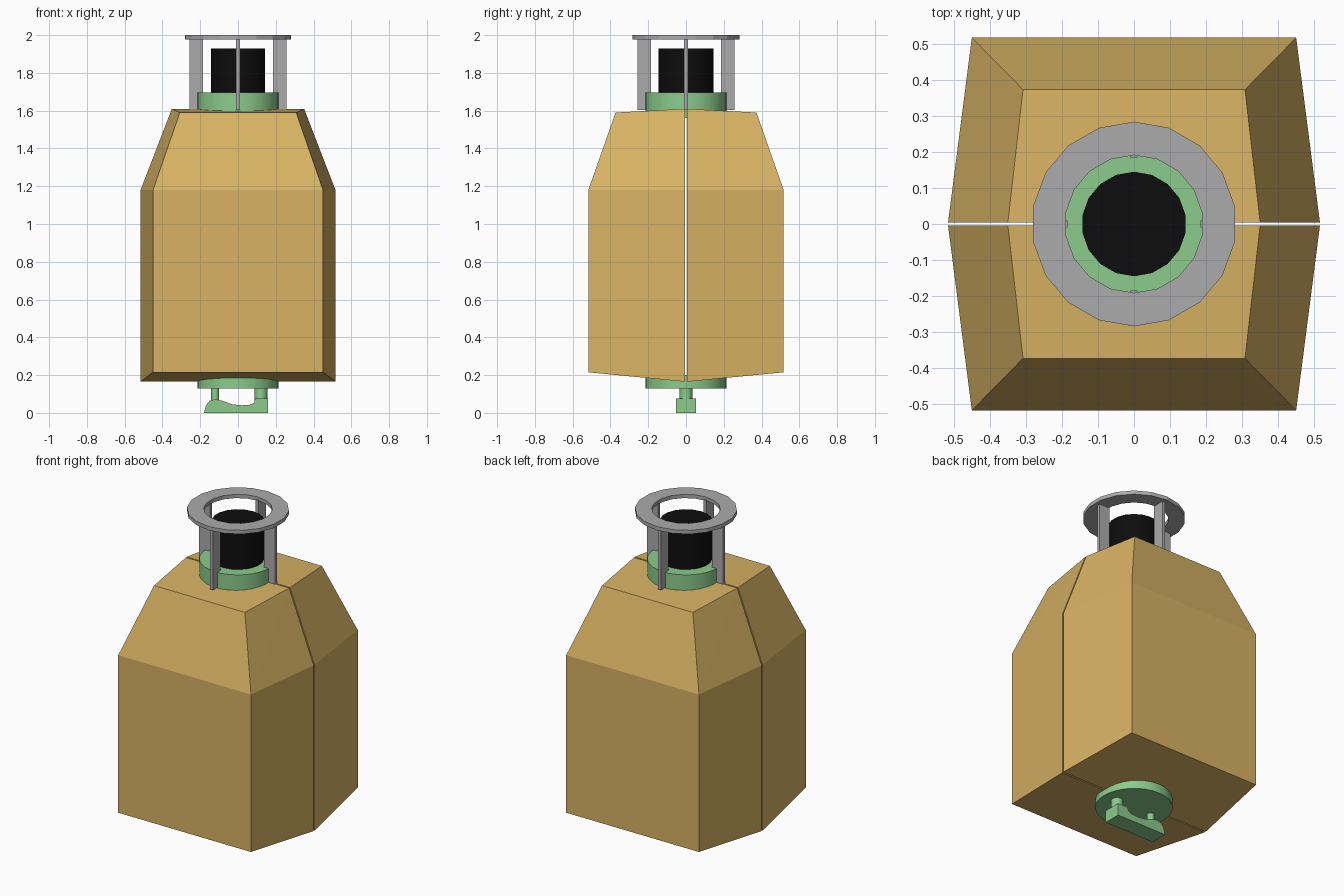
import bpy, bmesh, math
from mathutils import Matrix

if "Cube" in bpy.data.objects:
    bpy.data.objects.remove(bpy.data.objects["Cube"])


def material(name, rgb):
    m = bpy.data.materials.new(name)
    m.diffuse_color = (*rgb, 1)
    m.use_nodes = True
    m.node_tree.nodes["Principled BSDF"].inputs["Base Color"].default_value = m.diffuse_color
    return m


TAN = material("tan casing", (0.69, 0.45, 0.127))
GREEN = material("pale green", (0.26, 0.60, 0.26))
GREY = material("metal grey", (0.41, 0.41, 0.41))
BLACK = material("black", (0.004, 0.004, 0.004))


def finish(name, bm, mat, smooth=False):
    bmesh.ops.recalc_face_normals(bm, faces=bm.faces)
    mesh = bpy.data.meshes.new(name)
    bm.to_mesh(mesh)
    bm.free()
    ob = bpy.data.objects.new(name, mesh)
    bpy.context.collection.objects.link(ob)
    mesh.materials.append(mat)
    if smooth:
        bpy.ops.object.select_all(action='DESELECT')
        ob.select_set(True)
        bpy.context.view_layer.objects.active = ob
        bpy.ops.object.shade_smooth_by_angle(angle=math.radians(35))
    return ob


def cylinder(name, r, z0, z1, mat, sides=18, x=0, smooth=True):
    bm = bmesh.new()
    bmesh.ops.create_cone(bm, cap_ends=True, segments=sides, radius1=r, radius2=r, depth=z1 - z0,
                          matrix=Matrix.Translation((x, 0, (z0 + z1) / 2)))
    return finish(name, bm, mat, smooth)


def casing_half(name, turn):
    """Half casing: three levels, each a trapezoid (centre half-width, outer half-width, depth, heights)."""
    bm = bmesh.new()
    levels = [(0.516, 0.45, 0.517, 0.165, 0.215),
              (0.516, 0.45, 0.517, 1.18, 1.18),
              (0.35, 0.308, 0.373, 1.61, 1.59)]
    rings = []
    for wc, wo, d, zc, zo in levels:
        pts = [(-wc, -0.004, zc), (-wo, -d, zo), (wo, -d, zo), (wc, -0.004, zc)]
        rings.append([bm.verts.new(p) for p in pts])
    for lo, hi in zip(rings, rings[1:]):
        bm.faces.new((lo[1], lo[2], hi[2], hi[1]))
        bm.faces.new((lo[0], lo[3], hi[3], hi[0]))
        # twisted side panels, split from lower outer corner to upper centre
        for c, o in ((0, 1), (3, 2)):
            bm.faces.new((lo[c], lo[o], hi[c]))
            bm.faces.new((lo[o], hi[o], hi[c]))
    bm.faces.new(rings[0])
    bm.faces.new(rings[-1])
    bmesh.ops.rotate(bm, verts=bm.verts, matrix=Matrix.Rotation(turn, 3, 'Z'))
    return finish(name, bm, TAN)


casing_half("front_casing", 0)
casing_half("back_casing", math.pi)

# Collars and central core
cylinder("top_collar", 0.215, 1.56, 1.695, GREEN, 32)
cylinder("bottom_collar", 0.215, 0.13, 0.2, GREEN, 32)
cylinder("core", 0.145, 1.6, 1.93, BLACK, 18)

# Guard ring with a hole
bm = bmesh.new()
n = 18
loops = [[bm.verts.new((r * math.sin(math.tau * i / n), r * math.cos(math.tau * i / n), z))
          for i in range(n)] for r, z in ((0.284, 1.977), (0.284, 2.0), (0.191, 2.0), (0.191, 1.977))]
for a, b in zip(loops, loops[1:] + loops[:1]):
    for i in range(n):
        j = (i + 1) % n
        bm.faces.new((a[i], a[j], b[j], b[i]))
finish("guard_ring", bm, GREY)

# Four guard struts
for k in range(4):
    bm = bmesh.new()
    bmesh.ops.create_cube(bm, size=1)
    bmesh.ops.scale(bm, verts=bm.verts, vec=(0.073, 0.02, 0.38))
    bmesh.ops.translate(bm, verts=bm.verts, vec=(0.221, 0, 1.793))
    bmesh.ops.rotate(bm, verts=bm.verts, matrix=Matrix.Rotation(k * math.pi / 2, 3, 'Z'))
    finish(f"guard_strut_{k + 1}", bm, GREY)

# Twist handle under the bottom collar: extruded side profile
profile = [(-0.18, 0), (0.16, 0), (0.16, 0.075), (0.09, 0.075), (0.085, 0.053), (0.06, 0.043),
           (0.02, 0.04), (-0.03, 0.045), (-0.08, 0.063), (-0.12, 0.072), (-0.15, 0.065), (-0.17, 0.04)]
bm = bmesh.new()
face = bm.faces.new([bm.verts.new((x, -0.054, z)) for x, z in profile])
ext = bmesh.ops.extrude_face_region(bm, geom=[face])
bmesh.ops.translate(bm, vec=(0, 0.108, 0),
                    verts=[g for g in ext['geom'] if isinstance(g, bmesh.types.BMVert)])
finish("handle", bm, GREEN)
cylinder("handle_thick_post", 0.034, 0.06, 0.14, GREEN, 12, 0.122)
cylinder("handle_thin_post", 0.021, 0.055, 0.14, GREEN, 12, -0.121)
